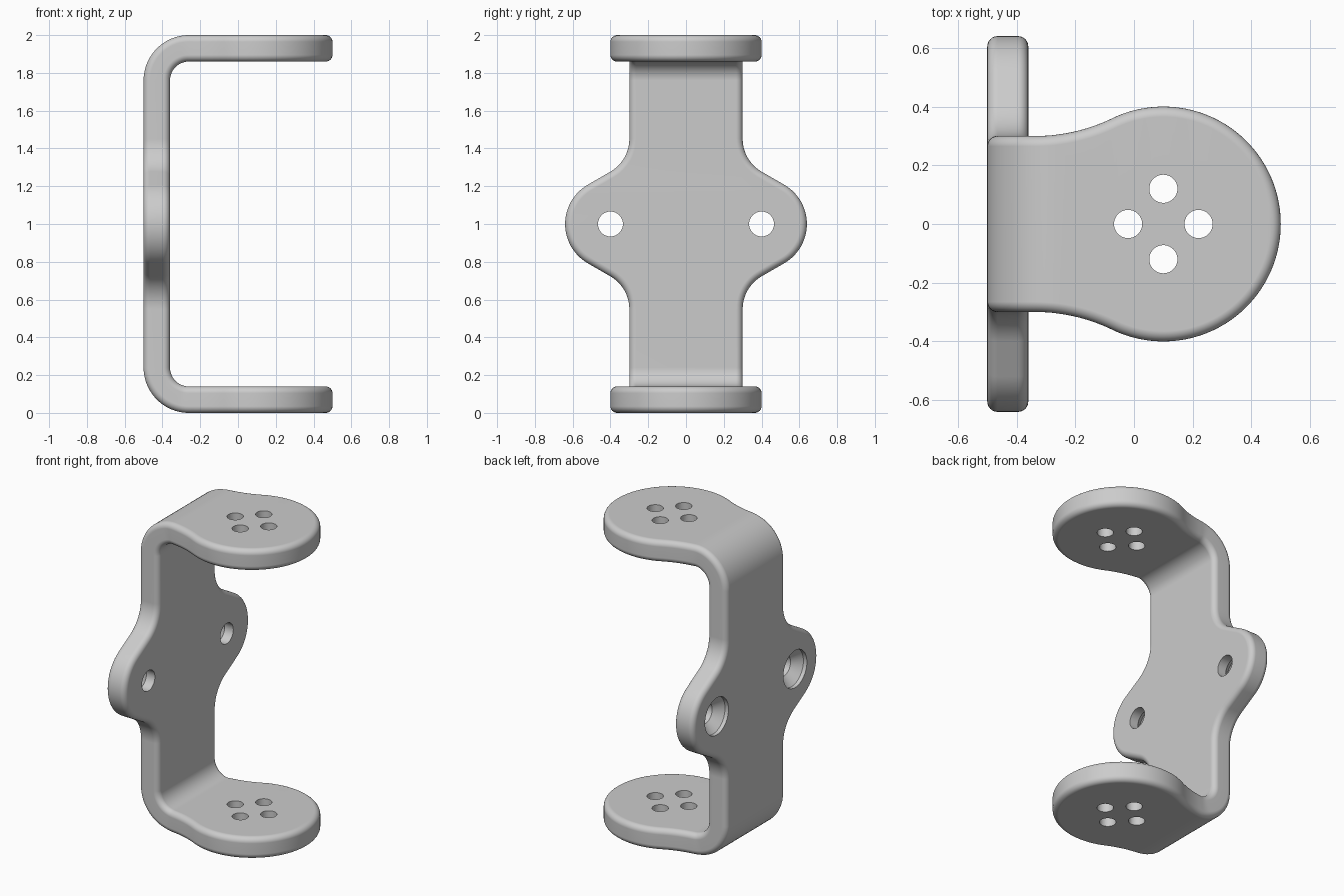
import bpy, bmesh
from math import sin, cos, acos, asin, pi, sqrt, radians
from mathutils import Vector, Matrix

cube = bpy.data.objects.get("Cube")
if cube:
    bpy.data.objects.remove(cube)

THICK, FILLET = 0.14, 0.035
BEND, BX, BZ = 0.24, -0.26, 0.76          # outer bend radius and its centre
WAIST, DISC, DISC_X = 0.3, 0.4, 0.1       # strap half width, end disc
EAR, EAR_Y = 0.24, 0.4                    # mounting ears
BEND_LEN = BEND * pi / 2


def arc(cx, cy, r, a0, a1, n):
    return [(cx + r * cos(a0 + (a1 - a0) * i / n),
             cy + r * sin(a0 + (a1 - a0) * i / n)) for i in range(n + 1)]


def unroll(x):
    """Distance along the strap for a position x on the end plate."""
    if x < BX:
        return BZ + BEND * acos(min(1, (BX - x) / BEND))
    return BZ + BEND_LEN + x - BX


def fold(u, y, t):
    """Fold the flat strap (length u, width y, depth t) into a bracket."""
    side, u = (1 if u >= 0 else -1), abs(u)
    r = BEND - t
    if u < BZ:
        x, z = BX - r, u
    elif u < BZ + BEND_LEN:
        a = (u - BZ) / BEND
        x, z = BX - r * cos(a), BZ + r * sin(a)
    else:
        x, z = BX + u - BZ - BEND_LEN, BZ + r
    return (x, y, 1 + side * z)


# Half outline of the flat strap: ear, fillet, waist, flare, end disc
ear_arc = [(u, y) for y, u in arc(EAR_Y, 0, EAR, 0, radians(60), 14)]
fr = 0.2
fu = (EAR + EAR_Y / 2 - WAIST / 2 + fr / 2) / cos(radians(30))
ear_fillet = [(u, y) for y, u in
              arc(WAIST + fr, fu, fr, radians(240), pi, 12)]
flare = 0.6
flare_x = DISC_X - sqrt((DISC + flare) ** 2 - (WAIST + flare) ** 2)
lean = asin((DISC_X - flare_x) / (DISC + flare))
waist = [(BZ + i * (unroll(flare_x) - BZ) / 12, WAIST) for i in range(12)]
flare_arc = arc(flare_x, WAIST + flare, flare, -pi / 2, -pi / 2 + lean, 14)
disc_arc = arc(DISC_X, 0, DISC, pi / 2 + lean, 0, 44)[1:]
plate = [(unroll(x), y) for x, y in flare_arc + disc_arc]
half = ear_arc + ear_fillet + waist + plate
right = [(-u, y) for u, y in half[:0:-1]] + half
right[0], right[-1] = (right[0][0], 0), (right[-1][0], 0)
loop = right + [(u, -y) for u, y in right[-2:0:-1]]
N, M = len(loop), len(right)

# Outward directions along the outline
pts = [Vector(p) for p in loop]
normals = []
for i in range(N):
    d = ((pts[i] - pts[i - 1]).normalized()
         + (pts[(i + 1) % N] - pts[i]).normalized()).normalized()
    normals.append(Vector((-d.y, d.x)))

# Rounded rim layers from the outer to the inner face
STEPS = 6
rim = [(FILLET * (1 - sin(k * pi / 2 / STEPS)),
        FILLET * (1 - cos(k * pi / 2 / STEPS))) for k in range(STEPS + 1)]
layers = rim + [(i, THICK - t) for i, t in reversed(rim)]

bm = bmesh.new()
rings = [[bm.verts.new(fold(*(p - n * inset), t)) for p, n in zip(pts, normals)]
         for inset, t in layers]
for a, b in zip(rings, rings[1:]):
    for i in range(N):
        j = (i + 1) % N
        bm.faces.new((a[i], a[j], b[j], b[i]))
for ring in (rings[0], rings[-1]):
    for i in range(M - 1):
        quad = [ring[i], ring[i + 1], ring[(N - i - 1) % N], ring[(N - i) % N]]
        bm.faces.new(list(dict.fromkeys(quad)))
bmesh.ops.recalc_face_normals(bm, faces=bm.faces)


def to_object(name, bm):
    mesh = bpy.data.meshes.new(name)
    bm.to_mesh(mesh)
    bm.free()
    ob = bpy.data.objects.new(name, mesh)
    bpy.context.collection.objects.link(ob)
    return ob


bracket = to_object("bracket", bm)


def lathe(bm, profile, matrix, n=40):
    """Closed turned solid from (radius, height) pairs."""
    rows = [[bm.verts.new(matrix @ Vector((r * cos(2 * pi * i / n),
                                           r * sin(2 * pi * i / n), h)))
             for i in range(n)] for r, h in profile]
    for a, b in zip(rows, rows[1:]):
        for i in range(n):
            j = (i + 1) % n
            bm.faces.new((a[i], a[j], b[j], b[i]))
    bm.faces.new(rows[0][::-1])
    bm.faces.new(rows[-1])


# Hole cutters: four through both plates, one countersunk in each ear
bm = bmesh.new()
for dx, dy in ((1, 0), (-1, 0), (0, 1), (0, -1)):
    lathe(bm, [(0.048, -0.1), (0.048, 2.1)],
          Matrix.Translation((DISC_X + 0.12 * dx, 0.12 * dy, 0)))
for s in (1, -1):
    lathe(bm, [(0.12, -0.1), (0.12, 0.025), (0.066, 0.079), (0.066, 0.3)],
          Matrix.Translation((-0.5, s * EAR_Y, 1)) @ Matrix.Rotation(pi / 2, 4, 'Y'))
bmesh.ops.recalc_face_normals(bm, faces=bm.faces)
cutter = to_object("hole_cutter", bm)
cutter.hide_render = True

bpy.ops.object.select_all(action='DESELECT')
bpy.context.view_layer.objects.active = bracket
bracket.select_set(True)
cut = bracket.modifiers.new("holes", 'BOOLEAN')
cut.operation, cut.solver, cut.object = 'DIFFERENCE', 'EXACT', cutter
bpy.ops.object.modifier_apply(modifier=cut.name)
bpy.data.objects.remove(cutter)

# Plain grey finish, smooth rims with sharp hole edges
grey = bpy.data.materials.new("plain_grey")
grey.use_nodes = True
colour = (0.6, 0.6, 0.6, 1)
grey.diffuse_color = colour
grey.node_tree.nodes["Principled BSDF"].inputs["Base Color"].default_value = colour
bracket.data.materials.clear()
bracket.data.materials.append(grey)
bpy.ops.object.shade_smooth_by_angle(angle=radians(30))
weighted = bracket.modifiers.new("even_shading", 'WEIGHTED_NORMAL')
weighted.keep_sharp = True
